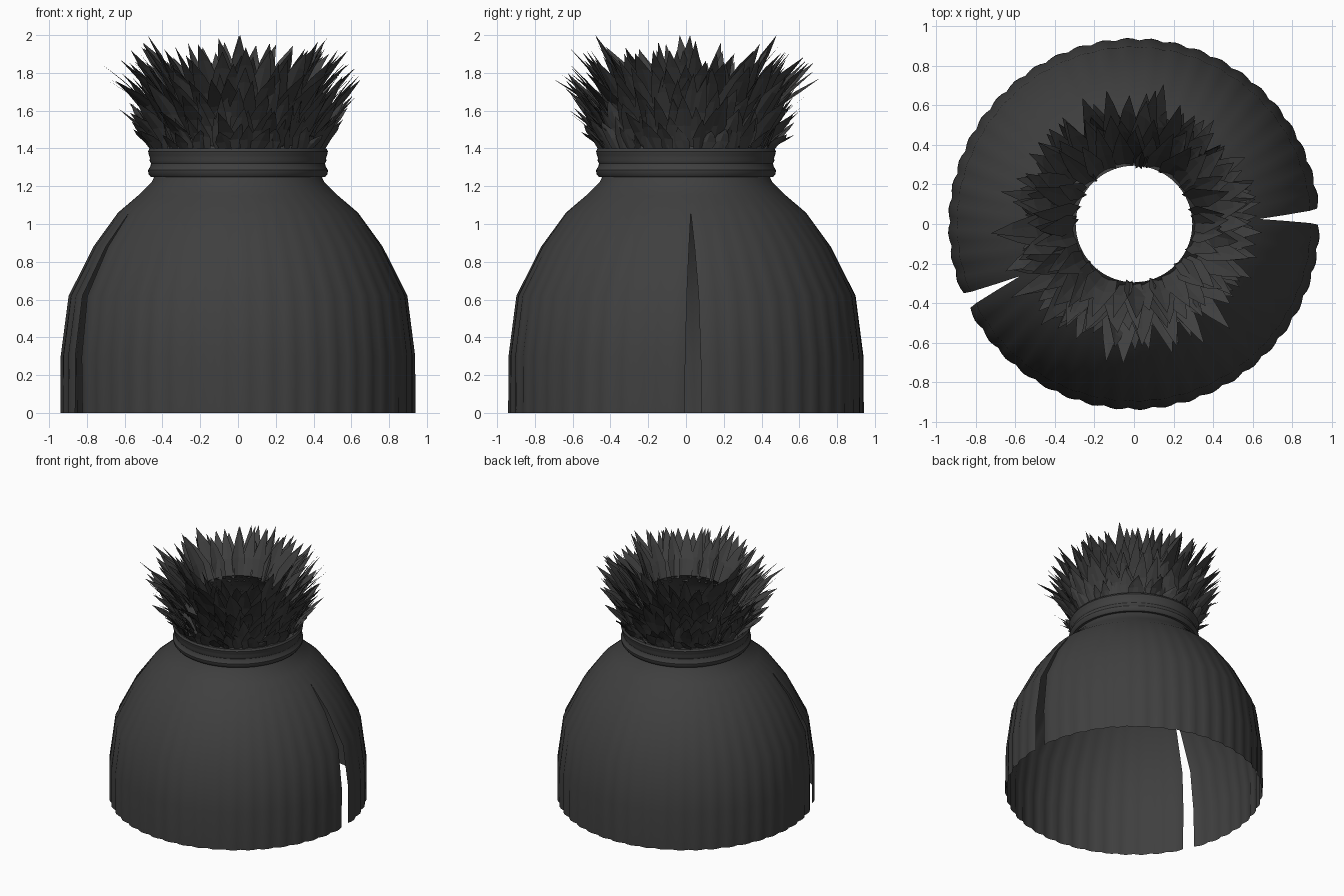
import bpy, bmesh, math, random
from mathutils import Vector

random.seed(4)
if "Cube" in bpy.data.objects:
    bpy.data.objects.remove(bpy.data.objects["Cube"])

mat = bpy.data.materials.new("charcoal cloth")
mat.use_nodes = True
colour = (0.05, 0.05, 0.05, 1)
mat.diffuse_color = colour
bsdf = next(n for n in mat.node_tree.nodes if n.type == 'BSDF_PRINCIPLED')
bsdf.inputs["Base Color"].default_value = colour
bsdf.inputs["Roughness"].default_value = 0.8


def finish(name, bm, smooth=True):
    mesh = bpy.data.meshes.new(name)
    bm.to_mesh(mesh)
    bm.free()
    mesh.materials.append(mat)
    ob = bpy.data.objects.new(name, mesh)
    bpy.context.collection.objects.link(ob)
    if smooth:
        bpy.ops.object.select_all(action='DESELECT')
        ob.select_set(True)
        bpy.context.view_layer.objects.active = ob
        bpy.ops.object.shade_smooth_by_angle(angle=math.radians(35))
    return ob


def polar(r, a, z):
    return Vector((r * math.cos(a), r * math.sin(a), z))


def skin(bm, rows):
    for low, high in zip(rows, rows[1:]):
        for i in range(len(low) - 1):
            bm.faces.new((low[i], low[i + 1], high[i + 1], high[i]))


def lathe(name, profile, steps=64):
    bm = bmesh.new()
    rows = []
    for r, z in profile:
        ring = [bm.verts.new(polar(r, math.tau * i / steps, z)) for i in range(steps)]
        rows.append(ring + ring[:1])
    skin(bm, rows)
    return finish(name, bm)


# Fluted cloak: two panels parted by tapering slits (radius, height, half slit in degrees)
cloak = [(0.935, 0, 2.8), (0.935, 0.3, 2.5), (0.895, 0.62, 2.0), (0.765, 0.88, 1.1),
         (0.635, 1.06, 0), (0.53, 1.15, 0), (0.455, 1.225, 0), (0.435, 1.27, 0)]
slit_left, slit_right = 2.3, 204.6


def cloak_panel(name, start, end, flutes):
    bm = bmesh.new()
    rows = []
    cols = flutes * 4
    for r, z, half in cloak:
        a, b = math.radians(start + half), math.radians(end - half)
        depth = 0.014 * max(0, 1 - z / 1.2)
        row = []
        for i in range(cols + 1):
            wave = abs(math.sin(math.pi * i / 4)) - 0.5
            row.append(bm.verts.new(polar(r + depth * wave, a + (b - a) * i / cols, z)))
        rows.append(row)
    skin(bm, rows)
    finish(name, bm)


cloak_panel("cloak_back", slit_left, slit_right, 26)
cloak_panel("cloak_front", slit_right, slit_left + 360, 20)

# Rolled collar band and the lining that narrows to the neck opening
lathe("collar", [(0.435, 1.25), (0.462, 1.25), (0.474, 1.265), (0.476, 1.285), (0.464, 1.305),
                 (0.461, 1.32), (0.468, 1.335), (0.466, 1.35), (0.472, 1.365),
                 (0.476, 1.385), (0.468, 1.4), (0.43, 1.4)])
lathe("neck_lining", [(0.43, 1.4), (0.40, 1.5), (0.35, 1.58), (0.295, 1.64)])


def feather(bm, angle, base, tip, width):
    """Pointed, ridged blade that curves from base to tip (radius, height)."""
    side = Vector((-math.sin(angle), math.cos(angle), 0))
    twist = random.uniform(-0.08, 0.08)
    lean = random.uniform(-0.025, 0.025)
    rows = []
    for t, w in ((0, 0.7), (0.35, 1.0), (0.7, 0.55)):
        r = base[0] + (tip[0] - base[0]) * t ** 1.2
        z = base[1] + (tip[1] - base[1]) * t ** 0.9
        mid = polar(r, angle + twist * t, z)
        out = polar(lean, angle, 0)
        half = side * width * w / 2
        ridge = polar(0.014 * w, angle, 0.006)
        rows.append([bm.verts.new(p) for p in (mid - half - out, mid + ridge, mid + half + out)])
    skin(bm, rows)
    point = bm.verts.new(polar(tip[0], angle + twist, tip[1]))
    a, b, c = rows[-1]
    bm.faces.new((a, b, point))
    bm.faces.new((b, c, point))


# Feather ruff tiers: name, count, base, tip radius range, tip height range, width
tiers = [
    ("feathers_collar", 52, (0.44, 1.39), (0.50, 0.58), (1.47, 1.58), 0.09),
    ("feathers_lower", 52, (0.43, 1.41), (0.53, 0.65), (1.58, 1.68), 0.10),
    ("feathers_middle", 46, (0.41, 1.46), (0.56, 0.67), (1.68, 1.80), 0.11),
    ("feathers_outer", 42, (0.39, 1.52), (0.57, 0.73), (1.75, 1.88), 0.12),
    ("feathers_upper", 38, (0.35, 1.57), (0.52, 0.64), (1.83, 1.94), 0.12),
    ("feathers_inner", 32, (0.30, 1.62), (0.42, 0.54), (1.88, 1.99), 0.11),
]
for name, count, base, radii, heights, width in tiers:
    bm = bmesh.new()
    for i in range(count):
        angle = math.tau * (i + random.uniform(-0.3, 0.3)) / count
        tip = (random.uniform(*radii), random.uniform(*heights))
        feather(bm, angle, base, tip, width * random.uniform(0.8, 1.15))
    if name == "feathers_inner":
        for quarter in range(4):
            feather(bm, math.tau * quarter / 4, base, (0.48, 2.0), width)
    finish(name, bm, smooth=False)
